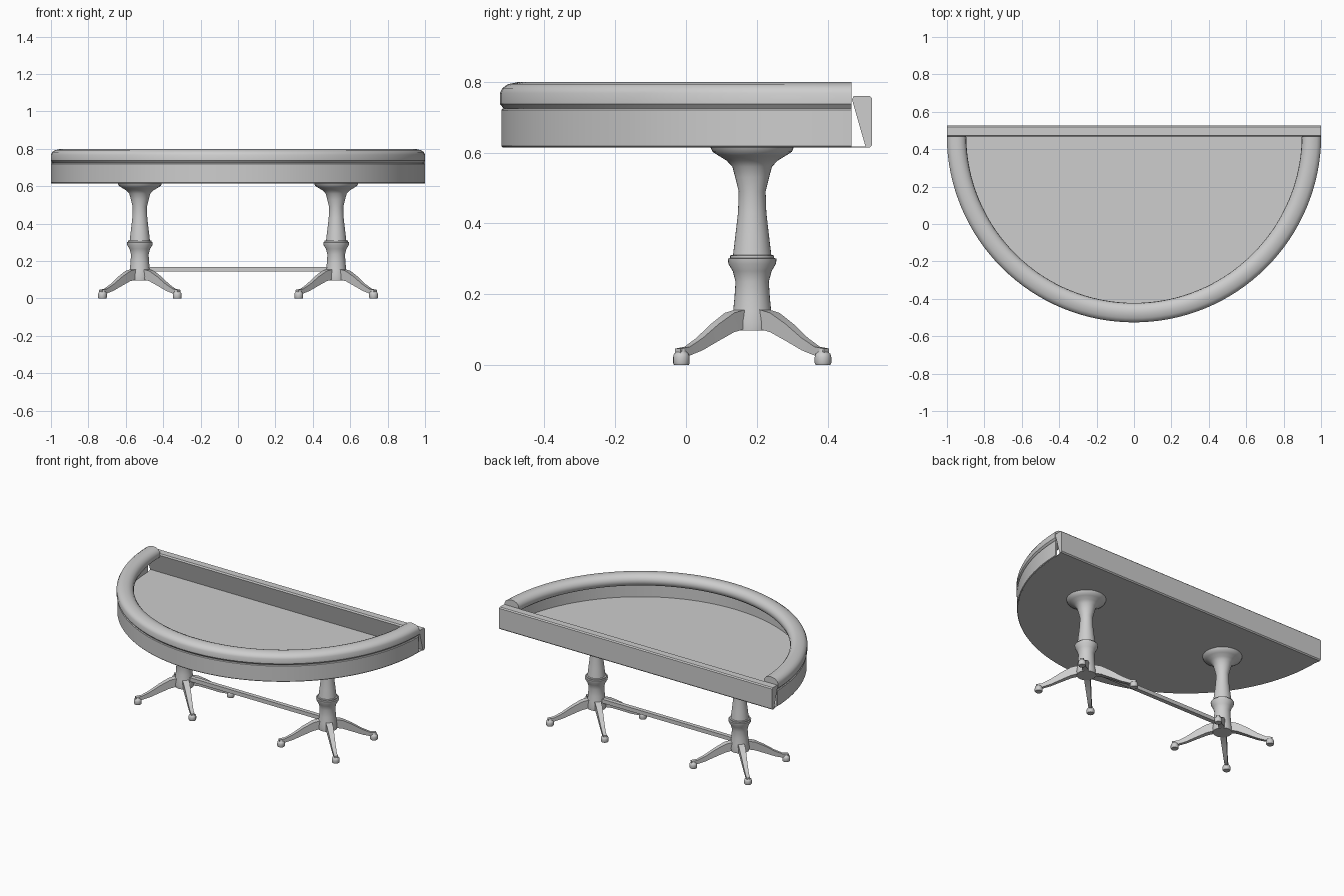
import bpy, bmesh
from math import pi, sin, cos, radians
from mathutils import Vector, Matrix

cube = bpy.data.objects.get("Cube")
if cube:
    bpy.data.objects.remove(cube, do_unlink=True)

grey = bpy.data.materials.new("mid_grey")
grey.use_nodes = True
grey.diffuse_color = (0.61, 0.61, 0.61, 1)
grey.node_tree.nodes["Principled BSDF"].inputs["Base Color"].default_value = grey.diffuse_color
parts = []


def loft(name, rings, matrix=Matrix()):
    """Skin a row of closed rings and cap both ends."""
    bm = bmesh.new()
    loops = [[bm.verts.new(matrix @ Vector(p)) for p in ring] for ring in rings]
    n = len(loops[0])
    for a, b in zip(loops, loops[1:]):
        for i in range(n):
            j = (i + 1) % n
            bm.faces.new((a[i], a[j], b[j], b[i]))
    bm.faces.new(loops[0])
    bm.faces.new(loops[-1])
    bmesh.ops.recalc_face_normals(bm, faces=bm.faces)
    mesh = bpy.data.meshes.new(name)
    bm.to_mesh(mesh)
    bm.free()
    mesh.materials.append(grey)
    obj = bpy.data.objects.new(name, mesh)
    bpy.context.collection.objects.link(obj)
    parts.append(obj)


def lathe(name, profile, x, y, sides):
    """Turn a radius-height profile about a vertical axis."""
    turn = [2 * pi * i / sides for i in range(sides)]
    loft(name, [[(x + r * cos(a), y + r * sin(a), z) for a in turn] for r, z in profile])


# Front half circle, stopping just short of the back board
CENTRE, SIDES, START = 0.475, 64, 0.008
ARC = [pi + START + (pi - 2 * START) * i / SIDES for i in range(SIDES + 1)]


def half_turn(name, profile):
    """Sweep a closed profile round the front half circle."""
    loft(name, [[(r * cos(a), CENTRE + r * sin(a), z) for r, z in profile] for a in ARC])


# Thin apron wall and the sunken playing surface that closes it below
half_turn("apron", [(0.988, 0.614), (0.994, 0.615), (0.997, 0.619), (0.997, 0.72),
                    (0.993, 0.724), (0.988, 0.724)])
outline = [(0.99 * cos(a), CENTRE + 0.99 * sin(a)) for a in ARC]
outline += [(0.997, 0.509), (-0.997, 0.509)]
loft("playing_surface", [[(x, y, z) for x, y in outline] for z in (0.614, 0.617)])

# Padded rail round the curved edge
half_turn("arm_rail", [(0.988, 0.722), (0.994, 0.729), (1.001, 0.737), (1.001, 0.768),
                       (0.994, 0.782), (0.978, 0.793), (0.95, 0.799), (0.93, 0.797),
                       (0.912, 0.789), (0.9, 0.774), (0.897, 0.757), (0.902, 0.738),
                       (0.915, 0.726), (0.935, 0.722)])

# Wedge-shaped board along the straight back
board = [(0.469, 0.75), (0.474, 0.76), (0.519, 0.76), (0.526, 0.753),
         (0.526, 0.621), (0.519, 0.614), (0.508, 0.614)]
loft("back_board", [[(x, y, z) for y, z in board] for x in (-1, 1)])

# Turned pedestals, each with four splayed legs
PED_X, PED_Y = 0.525, 0.187
column = [(0.057, 0.097), (0.059, 0.12), (0.054, 0.15), (0.05, 0.19), (0.047, 0.235),
          (0.055, 0.265), (0.067, 0.285), (0.069, 0.3), (0.062, 0.302), (0.062, 0.309),
          (0.054, 0.311), (0.047, 0.37), (0.04, 0.43), (0.038, 0.49), (0.048, 0.53),
          (0.056, 0.56), (0.072, 0.577), (0.095, 0.591), (0.112, 0.602), (0.118, 0.615)]
foot = [(0.021, 0), (0.0235, 0.005), (0.0235, 0.022), (0.021, 0.031),
        (0.014, 0.037), (0.012, 0.046)]
# Leg stations: distance, top, bottom, half width
leg = [(0.03, 0.16, 0.105, 0.02), (0.09, 0.147, 0.092, 0.019),
       (0.15, 0.115, 0.067, 0.016), (0.21, 0.076, 0.041, 0.013),
       (0.26, 0.051, 0.026, 0.011), (0.297, 0.046, 0.028, 0.011)]

for side, x in (("right", -PED_X), ("left", PED_X)):
    lathe(side + "_pedestal", column, x, PED_Y, 32)
    for k in range(4):
        angle = radians(45 + 90 * k)
        place = Matrix.Translation((x, PED_Y, 0)) @ Matrix.Rotation(angle, 4, "Z")
        rings = [[(d, -w, top), (d, w, top), (d, w * 0.9, low), (d, -w * 0.9, low)]
                 for d, top, low, w in leg]
        loft(f"{side}_leg_{k + 1}", rings, place)
        tip = place @ Vector((0.283, 0, 0))
        lathe(f"{side}_foot_{k + 1}", foot, tip.x, tip.y, 16)

# Stretcher bar between the pedestals
bar = [(-0.014, 0.143), (0.014, 0.143), (0.014, 0.168), (-0.014, 0.168)]
loft("stretcher", [[(x, PED_Y + y, z) for y, z in bar] for x in (-0.49, 0.49)])

# Smooth shading with crisp edges
bpy.ops.object.select_all(action="DESELECT")
for obj in parts:
    obj.select_set(True)
bpy.context.view_layer.objects.active = parts[0]
bpy.ops.object.shade_smooth_by_angle(angle=radians(35))
